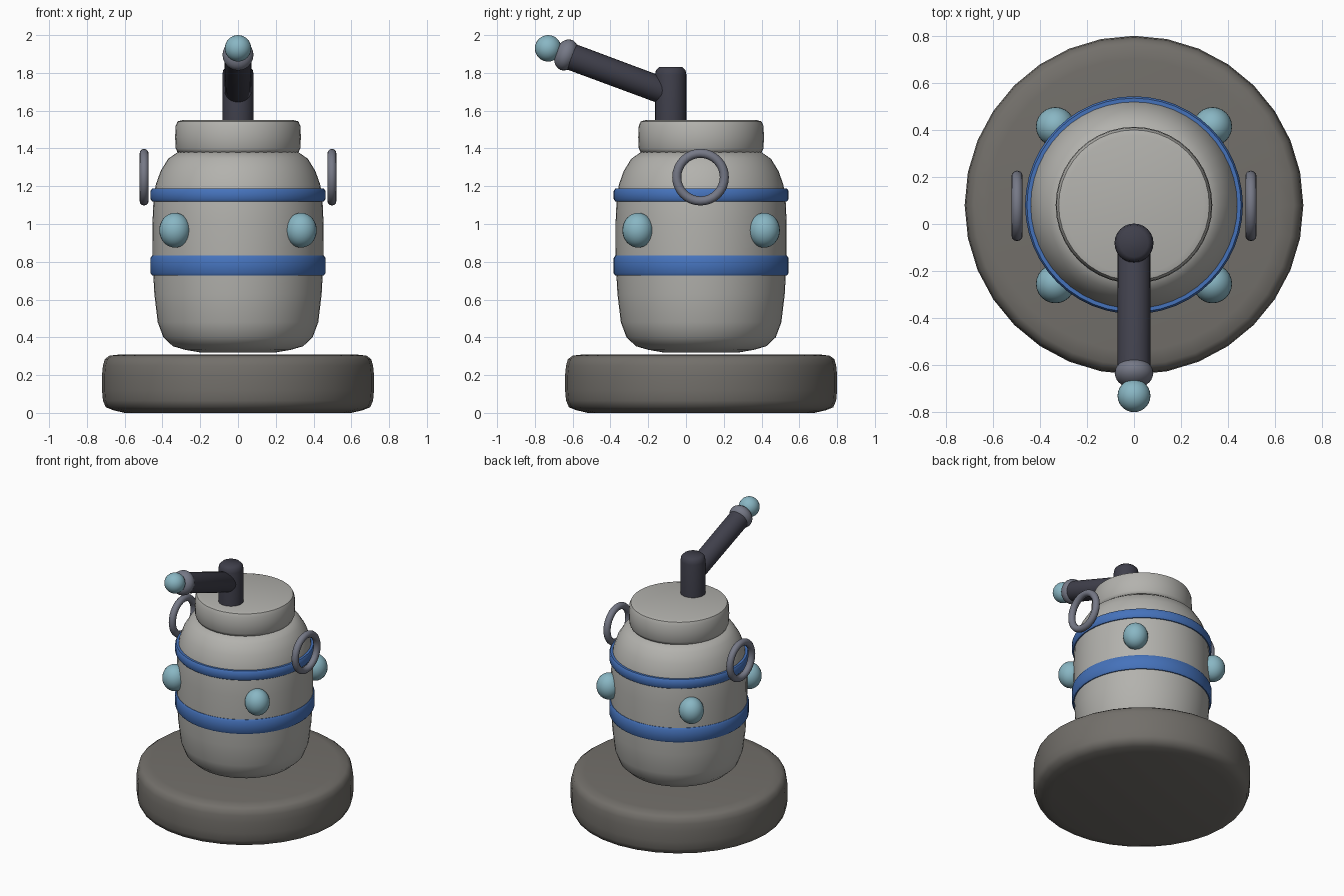
import bpy, bmesh, math
from mathutils import Vector

if "Cube" in bpy.data.objects:
    bpy.data.objects.remove(bpy.data.objects["Cube"])

CY = 0.08  # y of the main axis


def material(name, rgb):
    m = bpy.data.materials.new(name)
    m.diffuse_color = (*rgb, 1)
    m.use_nodes = True
    m.node_tree.nodes["Principled BSDF"].inputs["Base Color"].default_value = m.diffuse_color
    return m


STONE = material("stone", (0.17, 0.16, 0.145))
SHELL = material("shell", (0.45, 0.445, 0.42))
BLUE = material("blue", (0.06, 0.17, 0.5))
TEAL = material("teal", (0.25, 0.47, 0.55))
DARK = material("dark", (0.05, 0.05, 0.07))
STEEL = material("steel", (0.18, 0.19, 0.24))


def finish(ob, name, mat):
    ob.name = name
    ob.data.materials.append(mat)
    bpy.context.view_layer.objects.active = ob
    ob.select_set(True)
    bpy.ops.object.shade_smooth_by_angle(angle=math.radians(50))
    ob.select_set(False)
    return ob


def lathe(name, profile, mat, loc=(0, CY, 0), segs=32, axis=(0, 0, 1), closed=False):
    """Spin (radius, height) points about an axis; open profiles get end caps."""
    bm = bmesh.new()
    rings = []
    for r, z in profile:
        rings.append([bm.verts.new((r * math.cos(a), r * math.sin(a), z))
                      for a in (2 * math.pi * i / segs for i in range(segs))])
    pairs = list(zip(rings, rings[1:]))
    if closed:
        pairs.append((rings[-1], rings[0]))
    else:
        bm.faces.new(rings[0][::-1])
        bm.faces.new(rings[-1])
    for a, b in pairs:
        for i in range(segs):
            j = (i + 1) % segs
            bm.faces.new((a[i], a[j], b[j], b[i]))
    bmesh.ops.recalc_face_normals(bm, faces=bm.faces)
    me = bpy.data.meshes.new(name)
    bm.to_mesh(me)
    bm.free()
    ob = bpy.data.objects.new(name, me)
    bpy.context.collection.objects.link(ob)
    ob.location = loc
    ob.rotation_euler = Vector(axis).to_track_quat('Z', 'Y').to_euler()
    return finish(ob, name, mat)


def ball(name, loc, scale, mat, axis=(0, 0, 1)):
    bpy.ops.mesh.primitive_uv_sphere_add(segments=24, ring_count=16, radius=1, location=loc)
    ob = bpy.context.object
    ob.scale = scale
    ob.rotation_euler = Vector(axis).to_track_quat('Z', 'Y').to_euler()
    return finish(ob, name, mat)


# Base disc
lathe("base", [(0.60, 0.0), (0.66, 0.014), (0.70, 0.03), (0.715, 0.065), (0.72, 0.12),
               (0.72, 0.20), (0.715, 0.25), (0.705, 0.285), (0.68, 0.303), (0.62, 0.31)], STONE)

# Barrel body and lid
lathe("body", [(0.20, 0.32), (0.28, 0.334), (0.345, 0.353), (0.395, 0.40), (0.425, 0.48),
               (0.443, 0.63), (0.452, 0.80), (0.453, 1.0), (0.447, 1.14), (0.435, 1.21),
               (0.41, 1.28), (0.37, 1.345), (0.32, 1.38)], SHELL, segs=48)
lathe("lid", [(0.29, 1.37), (0.32, 1.379), (0.33, 1.40), (0.333, 1.46), (0.33, 1.52),
              (0.32, 1.543), (0.295, 1.55)], SHELL, segs=40)

# Blue bands
for name, lo, hi in (("lower_band", 0.728, 0.832), ("upper_band", 1.12, 1.187)):
    lathe(name, [(0.42, lo), (0.455, lo), (0.463, lo + 0.012), (0.463, hi - 0.012),
                 (0.455, hi), (0.42, hi)], BLUE, segs=48, closed=True)

# Four studs around the body, a ring handle on each side
for sx in (-1, 1):
    side = "left" if sx < 0 else "right"
    for sy in (-1, 1):
        ball(f"stud_{side}_{'front' if sy < 0 else 'back'}",
             (sx * 0.334, CY + sy * 0.334, 0.967), (0.083, 0.083, 0.092), TEAL)
    bpy.ops.mesh.primitive_torus_add(major_radius=0.126, minor_radius=0.024,
                                     major_segments=32, minor_segments=12,
                                     location=(sx * 0.497, 0.077, 1.248),
                                     rotation=(0, math.pi / 2, 0))
    finish(bpy.context.object, f"ring_handle_{side}", STEEL)

# Crank post
lathe("crank_post", [(0.083, 1.52), (0.083, 1.79), (0.078, 1.815), (0.06, 1.832)],
      DARK, loc=(0, -0.081, 0), segs=24)

# Sloping crank arm with collar and knob
start, end = Vector((0, -0.09, 1.693)), Vector((0, -0.62, 1.89))
axis = (end - start).normalized()
lathe("crank_arm", [(0.06, 0), (0.07, 0.02), (0.071, (end - start).length)],
      DARK, loc=start, segs=24, axis=axis)
ball("crank_collar", (0, -0.634, 1.895), (0.082, 0.085, 0.061), STEEL, axis)
ball("crank_knob", (0, -0.73, 1.93), (0.07, 0.07, 0.07), TEAL)
